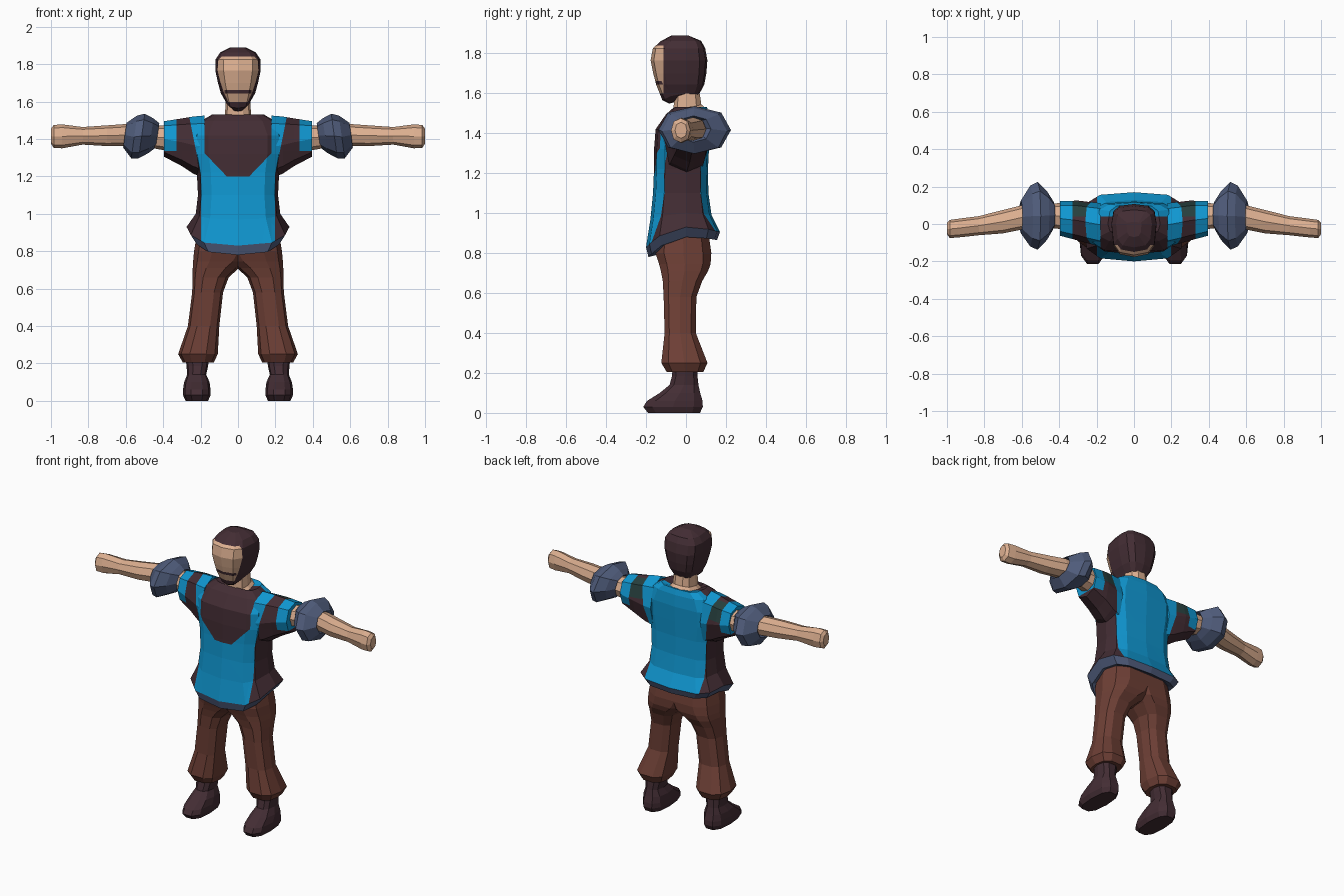
import bpy, bmesh, math
from mathutils import Vector

COLORS = {
    "skin": (0.72, 0.43, 0.28), "dark_maroon": (0.056, 0.026, 0.034),
    "blue_cloth": (0.005, 0.31, 0.64), "brown_cloth": (0.155, 0.05, 0.036),
    "slate_cloth": (0.08, 0.108, 0.2), "dark_green": (0.02, 0.05, 0.048),
}
MATS = {}
for name, c in COLORS.items():
    MATS[name] = bpy.data.materials.new(name)
    MATS[name].diffuse_color = (*c, 1)


def spow(v, p):
    return math.copysign(abs(v) ** p, v)


def loft(name, rings, mats, axis="z", n=12, power=0.65, shear=0.0,
         cuts=(), rule=None, mirror=False):
    """Skin over rings (pos, a0, a1, b0, b1); pos may be (front, side, back) heights.
    Cuts are planes, applied on both sides of x; rule picks each face's material."""
    bm = bmesh.new()
    loops = []
    for pos, a0, a1, b0, b1 in rings:
        loop = []
        mid = 0.0 if axis == "z" and a0 == -a1 else (b0 + b1) / 2
        for i in range(n):
            t = 2 * math.pi * i / n
            u, v = spow(math.cos(t), power), spow(math.sin(t), power)
            a = (a0 + a1) / 2 + u * (a1 - a0) / 2
            b = mid + v * ((b1 - mid) if v > 0 else (mid - b0))
            if isinstance(pos, tuple):
                p = pos[1] + ((pos[2] if v > 0 else pos[0]) - pos[1]) * v * v
            else:
                p = pos
            co = (a, b, p) if axis == "z" else (p - shear * (b - mid), a, b)
            loop.append(bm.verts.new(co))
        loops.append(loop)
    for lo, hi in zip(loops, loops[1:]):
        for i in range(n):
            j = (i + 1) % n
            bm.faces.new((lo[i], lo[j], hi[j], hi[i]))
    bm.faces.new(loops[0])
    bm.faces.new(loops[-1])
    for co, no in cuts:
        for s in (1, -1):
            bmesh.ops.bisect_plane(bm, geom=bm.verts[:] + bm.edges[:] + bm.faces[:], dist=1e-5,
                                   plane_co=(s * co[0], co[1], co[2]),
                                   plane_no=(s * no[0], no[1], no[2]))
    if rule:
        for f in bm.faces:
            f.material_index = mats.index(rule(f.calc_center_median()))
    bmesh.ops.recalc_face_normals(bm, faces=bm.faces[:])
    me = bpy.data.meshes.new(name)
    bm.to_mesh(me)
    bm.free()
    for m in mats:
        me.materials.append(MATS[m])
    ob = bpy.data.objects.new(name, me)
    bpy.context.collection.objects.link(ob)
    if mirror:
        ob.modifiers.new("mirror", "MIRROR")
    return ob


def zcut(z):
    return ((0, 0, z), (0, 0, 1))


def sym(pos, w, yf, yb):
    return (pos, -w, w, yf, yb)


# Shirt colours: side panels, chest yoke and sleeve stripes
def shirt_rule(c):
    ax = abs(c.x)
    edge = 0.197 + max(0, c.z - 1.2) * 0.2
    if ax > 0.33:
        return "blue_cloth" if c.z > 1.335 else "dark_maroon"
    if ax > edge:
        return "dark_green" if c.y > 0.04 and c.z > 1.4 else "dark_maroon"
    yoke = 0.18 if c.z > 1.325 else 0.06 + (c.z - 1.2) * 0.96
    if c.z > 1.2 and c.y < 0.04 and ax < yoke:
        return "dark_maroon"
    return "blue_cloth"


SHIRT = ["blue_cloth", "dark_maroon", "dark_green"]
EDGE_CUTS = [((0.197, 0, 1.2), (1, 0, -0.2)), ((0, 0.04, 0), (0, 1, 0))]

loft("shirt_body", [
    sym((0.83, 0.93, 0.905), 0.275, -0.2, 0.17),
    sym((0.97, 1.0, 0.99), 0.226, -0.178, 0.128),
    sym(1.1, 0.214, -0.165, 0.112), sym(1.22, 0.22, -0.16, 0.11),
    sym(1.32, 0.238, -0.16, 0.115), sym(1.42, 0.24, -0.152, 0.12),
    sym(1.495, 0.2, -0.1, 0.115), sym(1.53, 0.14, -0.06, 0.105),
    sym((1.49, 1.51, 1.53), 0.08, -0.06, 0.09)],
    SHIRT, power=0.6, rule=shirt_rule,
    cuts=EDGE_CUTS + [((0.197, 0, 0), (1, 0, 0)), ((0.18, 0, 0), (1, 0, 0)), zcut(1.2),
                      zcut(1.325), ((0.06, 0, 1.2), (1, 0, -0.96))])

loft("sleeves", [
    (0.18, -0.12, 0.112, 1.19, 1.525), (0.24, -0.105, 0.118, 1.215, 1.52),
    (0.3, -0.088, 0.125, 1.255, 1.51), (0.395, -0.063, 0.122, 1.305, 1.495)],
    SHIRT, axis="x", n=8, power=0.85, rule=shirt_rule, mirror=True,
    cuts=EDGE_CUTS + [((0.33, 0, 0), (1, 0, 0)), zcut(1.4), zcut(1.335)])

# Slate hem band under the shirt
loft("hem_band", [
    sym((0.79, 0.885, 0.88), 0.215, -0.15, 0.125),
    sym((0.78, 0.88, 0.865), 0.24, -0.188, 0.155),
    sym((0.83, 0.93, 0.905), 0.275, -0.2, 0.17)], ["slate_cloth"], power=0.6)

# Arms, hands and rolled cuffs
loft("arms", [
    (0.37, -0.03, 0.112, 1.335, 1.475), (0.45, -0.02, 0.11, 1.35, 1.47),
    (0.6, -0.03, 0.1, 1.363, 1.48), (0.7, -0.05, 0.075, 1.362, 1.473),
    (0.83, -0.06, 0.042, 1.37, 1.464), (0.94, -0.072, 0.028, 1.35, 1.478),
    (0.985, -0.075, 0.022, 1.353, 1.475), (1.0, -0.055, 0.005, 1.375, 1.455)],
    ["skin"], axis="x", n=8, power=0.9, mirror=True)

loft("rolled_cuffs", [
    (0.46, -0.01, 0.1, 1.37, 1.47), (0.43, -0.025, 0.12, 1.355, 1.485),
    (0.465, -0.085, 0.175, 1.325, 1.51), (0.515, -0.138, 0.225, 1.297, 1.535),
    (0.555, -0.12, 0.205, 1.297, 1.525), (0.605, -0.05, 0.125, 1.355, 1.487),
    (0.58, -0.03, 0.1, 1.37, 1.48)],
    ["slate_cloth"], axis="x", n=8, power=0.9, shear=0.14, mirror=True)

# Trousers and boots
loft("trousers", [
    (0.92, -0.1, 0.215, -0.145, 0.115), (0.8, -0.1, 0.235, -0.158, 0.132),
    (0.745, -0.06, 0.24, -0.14, 0.128), (0.71, -0.005, 0.242, -0.13, 0.115),
    (0.66, 0.05, 0.243, -0.12, 0.085), (0.58, 0.08, 0.245, -0.115, 0.055),
    (0.4, 0.1, 0.268, -0.11, 0.052), (0.25, 0.108, 0.32, -0.128, 0.112),
    (0.205, 0.13, 0.295, -0.1, 0.09), (0.21, 0.16, 0.27, -0.05, 0.04)],
    ["brown_cloth"], n=10, power=0.75, mirror=True)

loft("boots", [
    (0.23, 0.155, 0.28, -0.07, 0.06), (0.185, 0.16, 0.275, -0.072, 0.06),
    (0.14, 0.17, 0.272, -0.085, 0.065), (0.1, 0.152, 0.288, -0.135, 0.075),
    (0.06, 0.147, 0.294, -0.2, 0.088), (0.03, 0.147, 0.294, -0.22, 0.09),
    (0.0, 0.16, 0.28, -0.195, 0.075)],
    ["dark_maroon"], n=10, power=0.75, mirror=True)

# Neck with flared collar base
loft("neck", [
    sym((1.485, 1.51, 1.53), 0.09, -0.085, 0.1), sym((1.515, 1.53, 1.545), 0.07, -0.065, 0.08),
    sym(1.62, 0.064, -0.06, 0.068)], ["skin"], n=10, power=0.8)


# Head: hood-like hair and beard around the face, with a moustache
def head_rule(c):
    ax = abs(c.x)
    if c.y < -0.112 and ((1.662 < c.z < 1.84)
                         or (1.643 < c.z < 1.662 and ax > 0.072)
                         or (1.598 < c.z < 1.643 and ax < 0.072)):
        return "skin"
    return "dark_maroon"


loft("head", [
    sym((1.548, 1.57, 1.585), 0.035, -0.085, 0.05),
    sym((1.565, 1.6, 1.595), 0.066, -0.118, 0.066),
    sym(1.645, 0.092, -0.15, 0.092), sym(1.7, 0.107, -0.164, 0.102),
    sym(1.765, 0.121, -0.177, 0.107), sym(1.825, 0.12, -0.166, 0.096),
    sym(1.862, 0.096, -0.125, 0.076), sym(1.89, 0.04, -0.07, 0.01)],
    ["skin", "dark_maroon"], power=0.65, rule=head_rule,
    cuts=[((0, -0.112, 0), (0, 1, 0)), ((0.072, 0, 0), (1, 0, 0)),
          zcut(1.598), zcut(1.643), zcut(1.662), zcut(1.84)])
